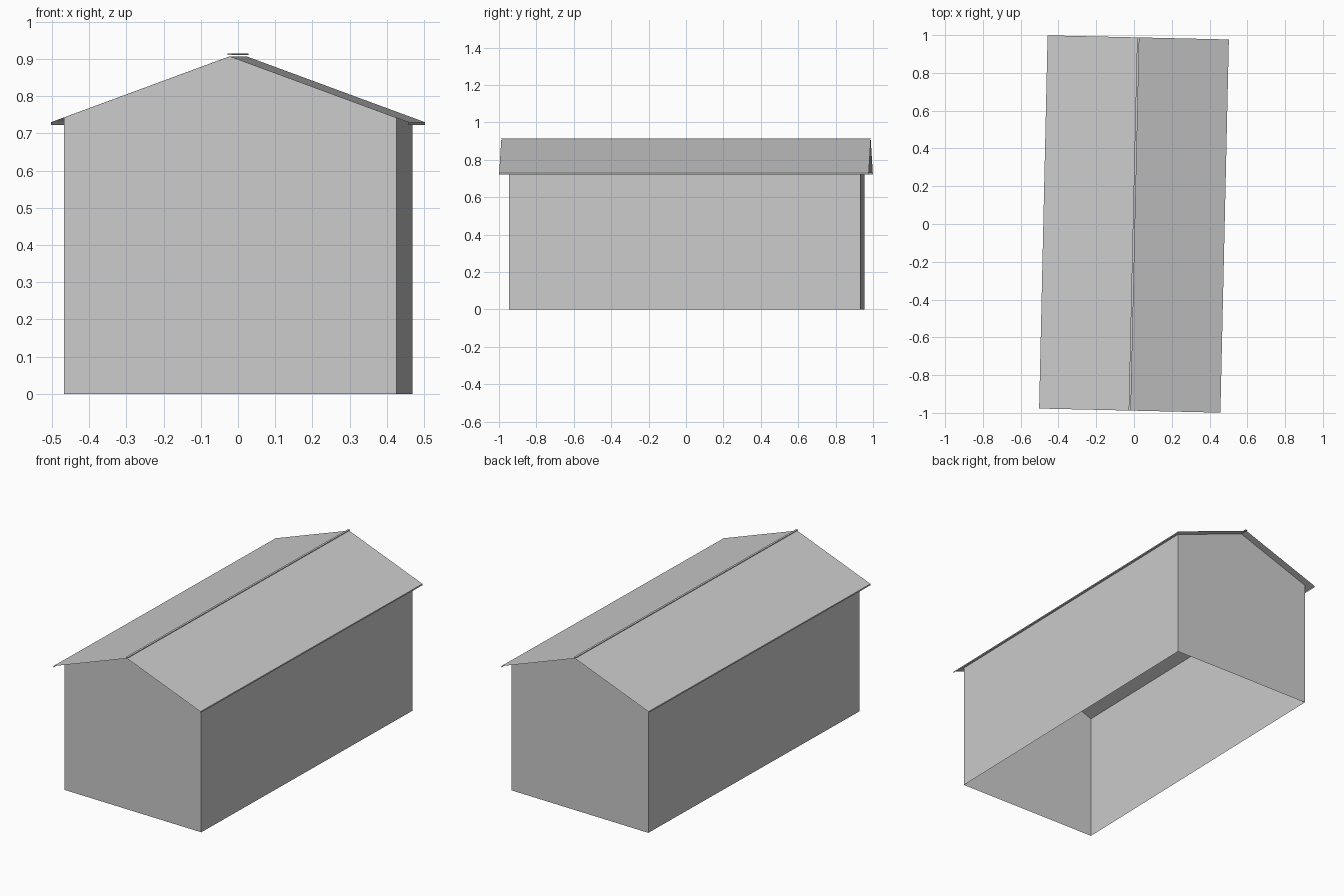
import bpy
import bmesh

cube = bpy.data.objects.get("Cube")
if cube:
    bpy.data.objects.remove(cube, do_unlink=True)

TURN = -0.0227                      # slight turn of the whole building
WALL_X, WALL_Y = 0.447, 0.94
ROOF_X, ROOF_Y = 0.48, 0.988
EAVE_Z, RIDGE_Z = 0.73, 0.907
SLOPE = (RIDGE_Z - EAVE_Z) / ROOF_X
WALL_Z = RIDGE_Z - SLOPE * WALL_X   # wall top meets the roof sheet

grey = bpy.data.materials.new("light grey")
grey.use_nodes = True
colour = (0.6, 0.6, 0.6, 1)
grey.diffuse_color = colour
grey.node_tree.nodes["Principled BSDF"].inputs["Base Color"].default_value = colour


def extruded(name, profile, half_length, closed=False, caps=False, y=0, skip=()):
    """Sweep an x-z profile along y, optionally with end faces."""
    bm = bmesh.new()
    front = [bm.verts.new((x, y - half_length, z)) for x, z in profile]
    back = [bm.verts.new((x, y + half_length, z)) for x, z in profile]
    n = len(profile)
    for i in range(n if closed else n - 1):
        if i not in skip:
            j = (i + 1) % n
            bm.faces.new((front[i], front[j], back[j], back[i]))
    if caps:
        bm.faces.new(front[::-1])
        bm.faces.new(back)
    mesh = bpy.data.meshes.new(name)
    bm.to_mesh(mesh)
    bm.free()
    mesh.materials.append(grey)
    obj = bpy.data.objects.new(name, mesh)
    obj.rotation_euler.z = TURN
    bpy.context.collection.objects.link(obj)
    return obj


# Walls with gable ends, open at the bottom and under the roof
extruded("walls", [(WALL_X, 0), (WALL_X, WALL_Z), (0, RIDGE_Z),
                   (-WALL_X, WALL_Z), (-WALL_X, 0)],
         WALL_Y, caps=True, y=0.004, skip=(1, 2))

# Thin pitched roof with a narrow drop edge along each eave
extruded("roof", [(ROOF_X, EAVE_Z - 0.008), (ROOF_X, EAVE_Z), (0, RIDGE_Z),
                  (-ROOF_X, EAVE_Z), (-ROOF_X, EAVE_Z - 0.008)], ROOF_Y)

# Narrow cap just above the ridge
extruded("ridge_cap", [(0.006, 0.91), (0.006, 0.914), (-0.006, 0.914), (-0.006, 0.91)],
         ROOF_Y, closed=True, caps=True)
